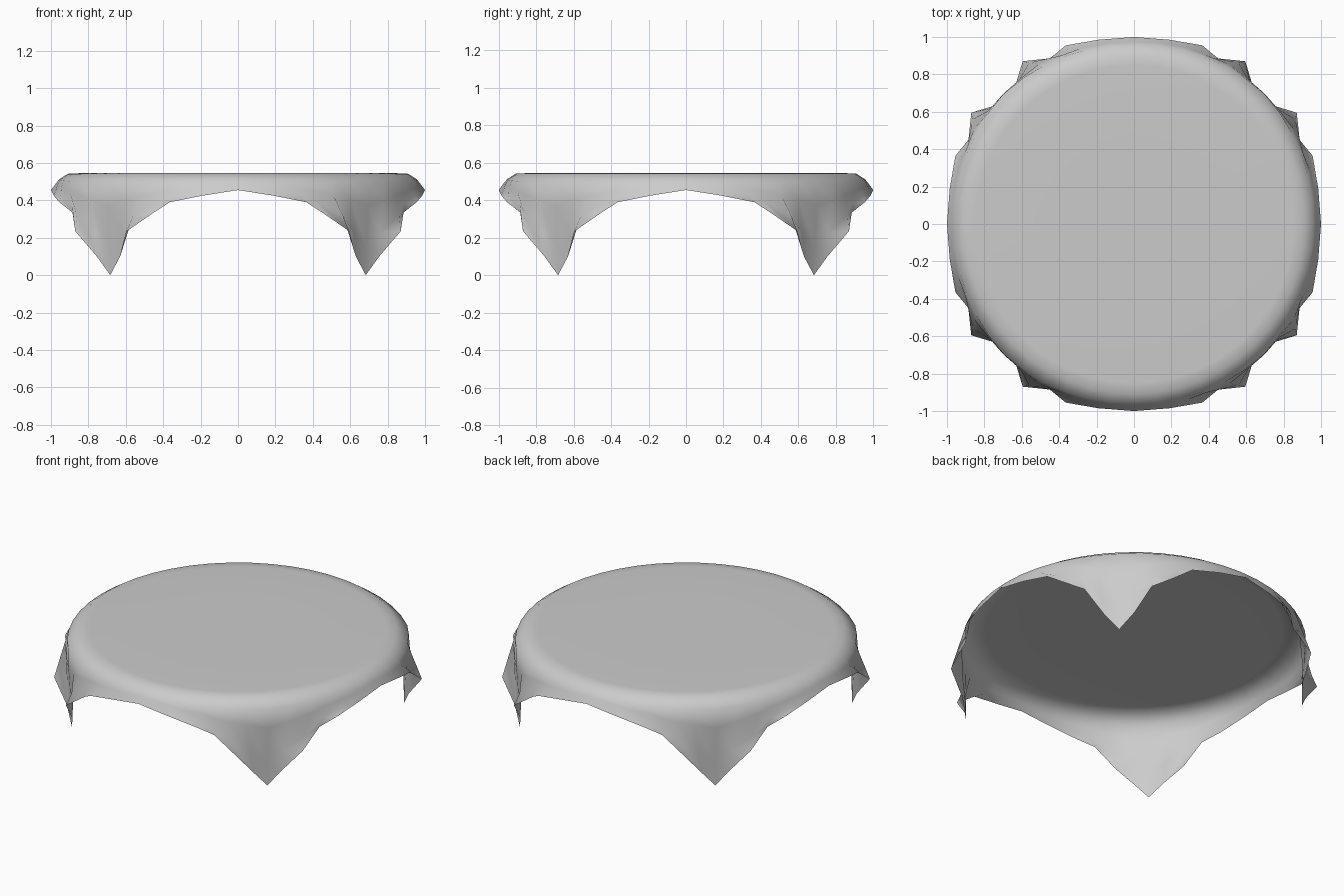
import bpy, bmesh, math
from mathutils import Vector

if "Cube" in bpy.data.objects:
    bpy.data.objects.remove(bpy.data.objects["Cube"])

TOP = 0.545
# Hem of half a side: (outward, sideways, z) from mid-side to hanging corner
HEM = [(1.0, 0.0, 0.455), (0.985, 0.19, 0.425), (0.955, 0.365, 0.39),
       (0.885, 0.45, 0.335), (0.87, 0.595, 0.235), (0.755, 0.63, 0.10),
       (0.683, 0.683, 0.0)]
N = len(HEM) - 1


def column(side, j):
    """Points from the table top down to the hem for one column."""
    out, along, z = HEM[abs(j)]
    s = -1 if j < 0 else 1
    t = abs(j) / N
    ang = s * t * math.pi / 4
    turn = side * math.pi / 2

    def ring(r, h):
        return Vector((r * math.cos(ang), r * math.sin(ang), h))

    hem = Vector((out, along * s, z))
    shoulder = ring(0.955 + 0.03 * t, 0.513 - 0.023 * t)
    low = ring(0.975 + 0.02 * t, 0.49 - 0.06 * t)
    pts = [ring(0.45, TOP), ring(0.85, TOP), ring(0.91, TOP - 0.003),
           shoulder, shoulder.lerp(hem, 0.35).lerp(low, 0.5),
           shoulder.lerp(hem, 0.68), hem]
    c, d = math.cos(turn), math.sin(turn)
    return [Vector((p.x * c - p.y * d, p.x * d + p.y * c, p.z)) for p in pts]


# Square cloth draped over a round table
bm = bmesh.new()
centre = bm.verts.new((0, 0, TOP))
cols = [[bm.verts.new(p) for p in column(side, j)]
        for side in range(4) for j in range(-N + 1, N + 1)]
for i, a in enumerate(cols):
    b = cols[(i + 1) % len(cols)]
    bm.faces.new((centre, a[0], b[0]))
    for k in range(len(a) - 1):
        bm.faces.new((a[k], a[k + 1], b[k + 1], b[k]))
for f in bm.faces:
    f.smooth = True
mesh = bpy.data.meshes.new("tablecloth")
bm.to_mesh(mesh)
bm.free()
cloth = bpy.data.objects.new("tablecloth", mesh)
bpy.context.collection.objects.link(cloth)
